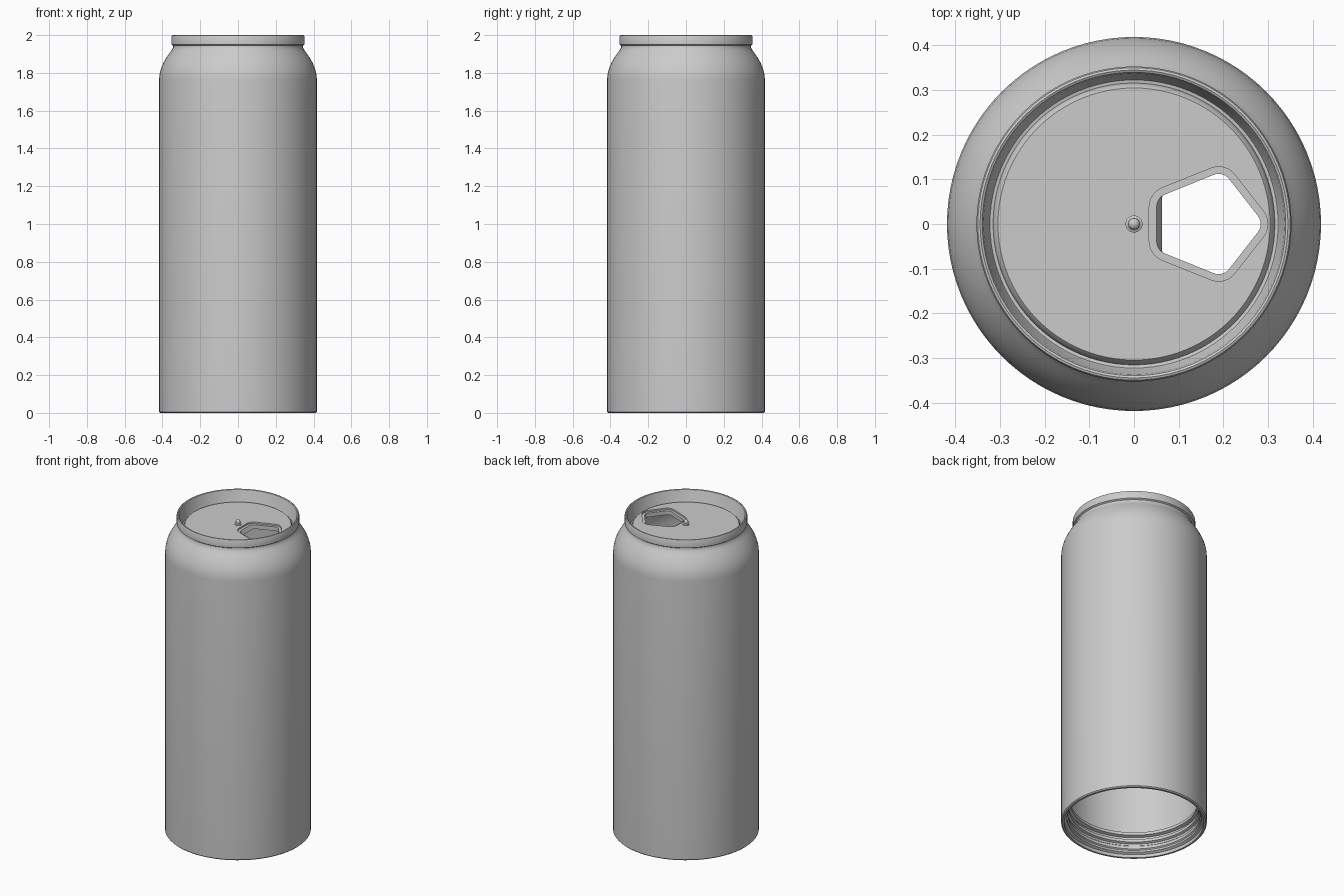
import bpy, bmesh
from math import sin, cos, pi, atan2, radians

if "Cube" in bpy.data.objects:
    bpy.data.objects.remove(bpy.data.objects["Cube"])

SIDES = 96
metal = bpy.data.materials.new("brushed_grey_metal")
metal.use_nodes = True
metal.diffuse_color = (0.6, 0.6, 0.6, 1)
metal.node_tree.nodes["Principled BSDF"].inputs["Base Color"].default_value = (0.6, 0.6, 0.6, 1)


def circle(r, z, n=SIDES):
    return [(r * cos(2 * pi * i / n), r * sin(2 * pi * i / n), z) for i in range(n)]


def loft(name, rings, closed=False):
    """Bridge rings of points; cap both ends, or join last ring to first."""
    bm = bmesh.new()
    loops = [[bm.verts.new(p) for p in ring] for ring in rings]
    pairs = list(zip(loops, loops[1:]))
    if closed:
        pairs.append((loops[-1], loops[0]))
    else:
        bm.faces.new(loops[0])
        bm.faces.new(loops[-1])
    for a, b in pairs:
        for i in range(len(a)):
            j = (i + 1) % len(a)
            bm.faces.new((a[i], a[j], b[j], b[i]))
    bmesh.ops.recalc_face_normals(bm, faces=bm.faces)
    mesh = bpy.data.meshes.new(name)
    bm.to_mesh(mesh)
    bm.free()
    mesh.materials.append(metal)
    obj = bpy.data.objects.new(name, mesh)
    bpy.context.collection.objects.link(obj)
    return obj


def activate(obj):
    bpy.ops.object.select_all(action="DESELECT")
    obj.select_set(True)
    bpy.context.view_layer.objects.active = obj


def smooth(obj):
    activate(obj)
    bpy.ops.object.shade_smooth_by_angle(angle=radians(30))


# Can body: outer wall, shoulder, neck and rolled lip
outer = [(0.412, 0), (0.418, 0.006), (0.418, 1.765), (0.415, 1.795), (0.407, 1.825),
         (0.395, 1.853), (0.38, 1.88), (0.363, 1.905), (0.35, 1.922), (0.343, 1.936),
         (0.343, 1.944), (0.352, 1.95), (0.352, 1.992), (0.349, 1.998), (0.344, 2.0)]
# Inside of the lip, the groove around the lid and the inner wall
inner = [(0.339, 1.997), (0.336, 1.99), (0.326, 1.925), (0.322, 1.917), (0.312, 1.915),
         (0.312, 1.9), (0.335, 1.9), (0.36, 1.88), (0.385, 1.83), (0.395, 1.765)]
# Ridges inside the open base
ridges = [(0.395, 0.16)]
for k in range(3):
    z = 0.148 - 0.042 * k
    ridges += [(0.366 + 0.006 * k, z), (0.366 + 0.006 * k, z - 0.018),
               (0.385, z - 0.024), (0.385, z - 0.036)]
ridges += [(0.4, 0.02), (0.4, 0)]
smooth(loft("can_body", [circle(r, z) for r, z in outer + inner + ridges], closed=True))

# Lid plate
lid = loft("lid", [circle(0.315, 1.9), circle(0.315, 1.916), circle(0.31, 1.928),
                   circle(0.304, 1.935)])


# Mouth outline: a five-sided shape with rounded corners
def mouth(radius, z, min_x=-1):
    core = [(0.253, 0), (0.189, 0.082), (0.08, 0.038), (0.08, -0.038), (0.189, -0.082)]
    points = []
    for i, (x, y) in enumerate(core):
        px, py = core[i - 1]
        nx, ny = core[(i + 1) % 5]
        start = atan2(y - py, x - px) - pi / 2
        turn = (atan2(ny - y, nx - x) - pi / 2 - start) % (2 * pi)
        for k in range(7):
            a = start + turn * k / 6
            points.append((max(x + radius * cos(a), min_x), y + radius * sin(a), z))
    return points


# Cut the shallow recess, then the opening with its sloped back edge
cutters = [loft("recess_cutter", [mouth(0.046, 1.925), mouth(0.046, 1.96)]),
           loft("mouth_cutter", [mouth(0.03, 1.88, 0.064), mouth(0.03, 1.9, 0.063),
                                 mouth(0.03, 1.926), mouth(0.03, 1.96)])]
for cutter in cutters:
    cutter.hide_render = True
    activate(lid)
    cut = lid.modifiers.new("cut", "BOOLEAN")
    cut.operation = "DIFFERENCE"
    cut.solver = "EXACT"
    cut.object = cutter
    bpy.ops.object.modifier_apply(modifier=cut.name)
    bpy.data.objects.remove(cutter)
smooth(lid)

# Rivet in the middle of the lid: flange, stem and domed head
rivet = [(0.019, 1.932), (0.019, 1.94), (0.013, 1.943), (0.013, 1.955)]
rivet += [(0.013 * cos(a), 1.955 + 0.011 * sin(a)) for a in (0.4, 0.8, 1.2, 1.5)]
smooth(loft("rivet", [circle(r, z, 24) for r, z in rivet]))
